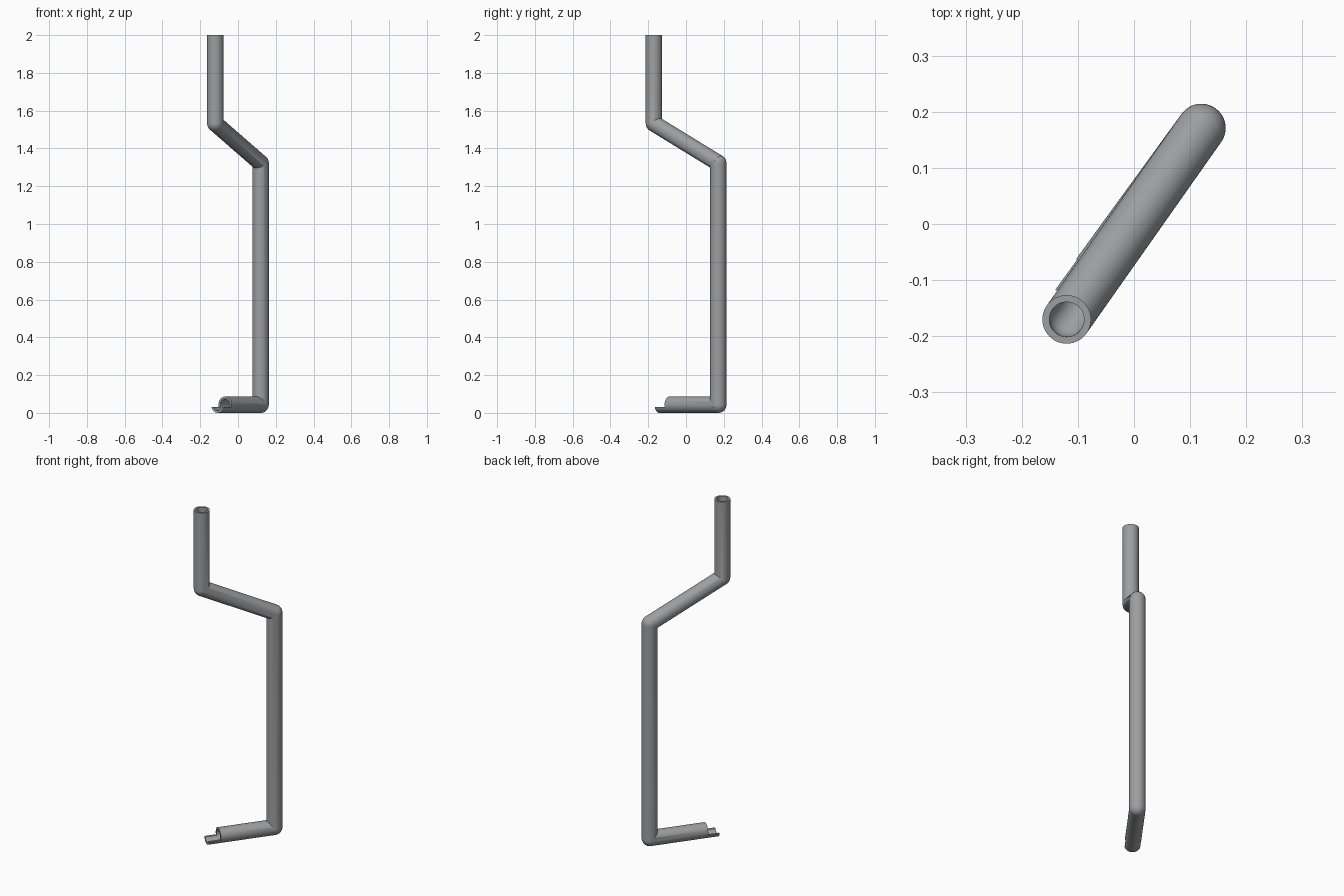
import bpy, math
from mathutils import Vector

if "Cube" in bpy.data.objects:
    bpy.data.objects.remove(bpy.data.objects["Cube"])

R_OUT, R_IN = 0.0433, 0.031
SIDES = 48

# Centre line of the pipe, from open top to the bottom spout
elbow_low = Vector((0.12, 0.171, 0.0433))
spout_dir = Vector((-0.588, -0.809, 0)).normalized()
path = [
    Vector((-0.12, -0.17, 2.0)),
    Vector((-0.12, -0.17, 1.532)),
    Vector((0.12, 0.171, 1.323)),
    elbow_low,
    elbow_low + spout_dir * 0.386,
]


def rod(a, b, radius):
    d = b - a
    bpy.ops.mesh.primitive_cylinder_add(
        vertices=SIDES, radius=radius, depth=d.length, location=(a + b) / 2,
        rotation=d.to_track_quat('Z', 'Y').to_euler())
    return bpy.context.object


def ball(p, radius):
    bpy.ops.mesh.primitive_uv_sphere_add(
        segments=SIDES, ring_count=24, radius=radius * 0.997, location=p,
        rotation=(0, 0, 0.03))
    return bpy.context.object


def combine(target, tool, operation):
    mod = target.modifiers.new("cut", 'BOOLEAN')
    mod.operation = operation
    mod.solver = 'EXACT'
    mod.object = tool
    bpy.context.view_layer.objects.active = target
    bpy.ops.object.modifier_apply(modifier=mod.name)
    bpy.data.objects.remove(tool, do_unlink=True)


def solid_pipe(points, radius):
    base = rod(points[0], points[1], radius)
    for i in range(1, len(points) - 1):
        combine(base, ball(points[i], radius), 'UNION')
        combine(base, rod(points[i], points[i + 1], radius), 'UNION')
    return base


# Outer pipe with rounded elbows
pipe = solid_pipe(path, R_OUT)
pipe.name = "bent_pipe"

# Hollow bore, running past both open ends
bore_path = [path[0] + Vector((0, 0, 0.05))] + path[1:-1] + [path[-1] + spout_dir * 0.05]
combine(pipe, solid_pipe(bore_path, R_IN), 'DIFFERENCE')

# Cut away the upper part of the spout end to leave a trough
bpy.ops.mesh.primitive_cube_add(
    size=1, location=elbow_low + spout_dir * 0.42 + Vector((0, 0, 0.087)),
    rotation=(0, 0, math.atan2(spout_dir.y, spout_dir.x)))
cutter = bpy.context.object
cutter.scale = (0.2, 0.2, 0.2)
bpy.context.view_layer.update()
combine(pipe, cutter, 'DIFFERENCE')

# Dark grey metal
metal = bpy.data.materials.new("dark_grey_metal")
metal.diffuse_color = (0.335, 0.343, 0.352, 1)
metal.use_nodes = True
metal.node_tree.nodes["Principled BSDF"].inputs["Base Color"].default_value = metal.diffuse_color
pipe.data.materials.clear()
pipe.data.materials.append(metal)
for face in pipe.data.polygons:
    face.material_index = 0

# Smooth walls with crisp rims and mitres
bpy.ops.object.select_all(action='DESELECT')
pipe.select_set(True)
bpy.context.view_layer.objects.active = pipe
bpy.ops.object.shade_smooth_by_angle(angle=math.radians(30))
normals = pipe.modifiers.new("even_shading", 'WEIGHTED_NORMAL')
normals.keep_sharp = True
